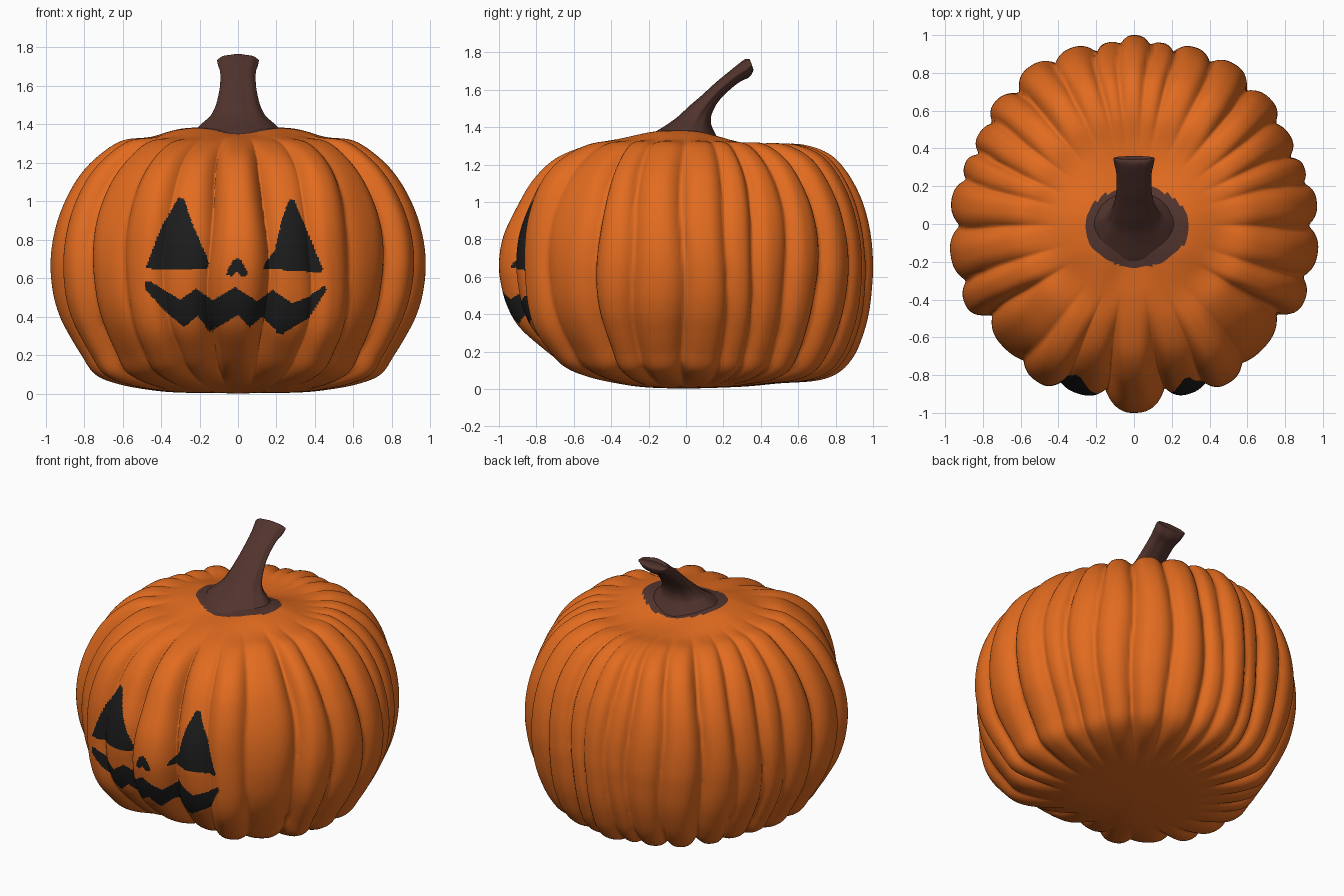
import bpy, math

if "Cube" in bpy.data.objects:
    bpy.data.objects.remove(bpy.data.objects["Cube"])


def material(name, rgb):
    m = bpy.data.materials.new(name)
    m.diffuse_color = (*rgb, 1)
    m.use_nodes = True
    m.node_tree.nodes["Principled BSDF"].inputs["Base Color"].default_value = m.diffuse_color
    return m


ORANGE = material("pumpkin_orange", (0.76, 0.148, 0.014))
BROWN = material("stem_brown", (0.085, 0.034, 0.027))
BLACK = material("face_black", (0.012, 0.012, 0.012))


def build(name, verts, faces, mats):
    me = bpy.data.meshes.new(name)
    me.from_pydata(verts, [], faces)
    for m in mats:
        me.materials.append(m)
    ob = bpy.data.objects.new(name, me)
    bpy.context.collection.objects.link(ob)
    me.polygons.foreach_set("use_smooth", [True] * len(me.polygons))
    return ob


def spline(rows, i, t):
    """Smooth curve through the rows, between row i and i + 1."""
    n = len(rows) - 1
    p0, p1, p2, p3 = (rows[min(max(i + k, 0), n)] for k in (-1, 0, 1, 2))
    return [0.5 * (2 * b + (c - a) * t + (2 * a - 5 * b + 4 * c - d) * t * t
                   + (3 * b - a - 3 * c + d) * t ** 3) for a, b, c, d in zip(p0, p1, p2, p3)]


def loft(n_rows, n_cols):
    return [(j * n_cols + i, j * n_cols + (i + 1) % n_cols,
             (j + 1) * n_cols + (i + 1) % n_cols, (j + 1) * n_cols + i)
            for j in range(n_rows - 1) for i in range(n_cols)]


# Body profile, bottom to top: radius and height at front, side and back
PROFILE = [
    (.01, .002, .01, .002, .01, .002), (.20, .015, .30, .006, .30, .012),
    (.36, .04, .46, .02, .50, .03), (.52, .08, .62, .05, .70, .045),
    (.66, .14, .74, .10, .82, .09), (.78, .23, .81, .20, .90, .18),
    (.89, .33, .87, .30, .95, .30), (.95, .43, .92, .40, .98, .42),
    (.985, .54, .955, .52, .995, .55), (1, .67, .97, .67, 1, .67),
    (.975, .82, .955, .82, .985, .84), (.90, .98, .91, .97, .94, 1.01),
    (.815, 1.12, .83, 1.12, .86, 1.16), (.70, 1.23, .73, 1.23, .76, 1.26),
    (.55, 1.295, .60, 1.315, .60, 1.31), (.40, 1.33, .45, 1.335, .42, 1.298),
    (.22, 1.35, .27, 1.38, .25, 1.31), (.01, 1.38, .01, 1.38, .01, 1.38)]

# Ribs seen from above, front to back: (angle, radius), crests and grooves in turn
RIBS = [(0, 1.0), (9.8, .885), (17, .945), (24, .92), (30.5, .98), (38.5, .93),
        (48, .95), (58, .89), (65, .99), (72, .935), (80, .985), (89, .92),
        (97, .975), (104, .92), (109, .95), (114, .895), (120, .95), (126, .92),
        (132, .98), (139.5, .92), (147, 1.0), (154, .945), (160, .99), (167, .93),
        (171, .97), (175, .95), (180, 1.0)]


def rib(angle):
    """Crest radius and groove depth at an angle in degrees from the front."""
    a = abs((angle + 180) % 360 - 180)
    for k in range(len(RIBS) - 1):
        if a <= RIBS[k + 1][0]:
            break
    (a0, r0), (a1, r1) = RIBS[k], RIBS[k + 1]
    u = (a - a0) / (a1 - a0)
    groove = r1 if k % 2 == 0 else r0
    crest = r0 if k % 2 == 0 else r1
    h = 1 - (u if k % 2 == 0 else 1 - u) ** 2.6
    # crest line interpolated between neighbouring crests
    c = k if k % 2 == 0 else k - 1
    (b0, s0), (b1, s1) = RIBS[c], RIBS[c + 2]
    w = (a - b0) / (b1 - b0)
    w = w * w * (3 - 2 * w)
    top = s0 + (s1 - s0) * w
    return top, top - (groove + (crest - groove) * h)


# Columns are finer across the face so the painted edges stay clean
cols = [-36 + 0.4 * i for i in range(180)] + [36 + 1.0 * i for i in range(288)]
rows = []
for i in range(len(PROFILE) - 1):
    steps = 18 if 6 <= i <= 11 else 14 if i >= 15 else 6
    rows += [spline(PROFILE, i, k / steps) for k in range(steps)]
rows.append(list(PROFILE[-1]))

section = []
for deg in cols:
    a = math.radians(deg)
    c = math.cos(a)
    front, back = max(c, 0) ** 5, max(-c, 0) ** 2
    weights = (front, 1 - front - back, back)
    crest = rib(deg)[0]
    # the wall is fuller on both sides of the face
    full = 0.7 * math.exp(-((abs((deg + 180) % 360 - 180) - 30) / 13) ** 2)
    line = []
    for r in rows:
        s = weights[0] * r[0] + weights[1] * r[2] / .97 + weights[2] * r[4]
        z = weights[0] * r[1] + weights[1] * r[3] + weights[2] * r[5]
        s += full * (1 - s) * s ** 4
        line.append((s * crest, z))
    column = []
    for j, (rad, z) in enumerate(line):
        p, q = line[max(j - 1, 0)], line[min(j + 1, len(line) - 1)]
        dr, dz = q[0] - p[0], q[1] - p[1]
        length = math.hypot(dr, dz) or 1
        f = min(max((rad - .36) / .52, 0), 1)
        f = f * f * (3 - 2 * f)
        d = f * rib(deg + 0.8 * math.sin(6 * z + 5 * a))[1]
        rad, z = rad - d * dz / length, z + d * dr / length
        column.append((rad * math.sin(a), -rad * math.cos(a), max(z, 0)))
    section.append(column)

nr, nc = len(rows), len(cols)
verts = [section[i][j] for j in range(nr) for i in range(nc)]
faces = loft(nr, nc) + [tuple(reversed(range(nc))), tuple(range((nr - 1) * nc, nr * nc))]
body = build("pumpkin_body", verts, faces, [ORANGE, BLACK, BROWN])

# Painted face outlines in x, z
LEFT_EYE = [(-.31, 1.02), (-.28, 1.01), (-.24, .89), (-.15, .68), (-.16, .65),
            (-.48, .65), (-.46, .71), (-.40, .86)]
RIGHT_EYE = [(.265, 1.01), (.29, 1.01), (.35, .87), (.44, .65), (.43, .63),
             (.13, .65), (.14, .68), (.19, .74), (.23, .91)]
NOSE = [(-.03, .69), (-.005, .705), (.02, .69), (.05, .63), (.04, .61), (.015, .61),
        (-.005, .635), (-.03, .61), (-.06, .62), (-.05, .65)]
MOUTH = [(-.48, .58), (-.45, .58), (-.38, .535), (-.30, .49), (-.22, .545), (-.13, .485),
         (-.015, .555), (.10, .48), (.18, .54), (.28, .47), (.37, .505), (.45, .565),
         (.46, .54), (.37, .395), (.22, .305), (.125, .40), (.06, .345), (0, .41),
         (-.145, .32), (-.21, .405), (-.28, .345), (-.38, .43), (-.48, .54)]


def inside(x, z, poly):
    hit = False
    for (x0, z0), (x1, z1) in zip(poly, poly[1:] + poly[:1]):
        if (z0 > z) != (z1 > z) and x < x0 + (z - z0) * (x1 - x0) / (z1 - z0):
            hit = not hit
    return hit


for p in body.data.polygons:
    x, y, z = p.center
    if y < -.5 and abs(x) < .5 and .28 < z < 1.05:
        if any(inside(x, z, s) for s in (LEFT_EYE, RIGHT_EYE, NOSE, MOUTH)):
            p.material_index = 1
    elif z > 1.2 and ((x - .015) / .275) ** 2 + ((y + .015) / .215) ** 2 < 1:
        p.material_index = 2

# Stem rings: front edge y, z, back edge y, z, half width
STEM = [(-.22, 1.335, .20, 1.29, .27), (-.18, 1.365, .165, 1.35, .235),
        (-.115, 1.405, .14, 1.40, .19), (-.045, 1.455, .133, 1.43, .145),
        (.02, 1.515, .138, 1.47, .118), (.09, 1.575, .165, 1.525, .102),
        (.155, 1.635, .212, 1.58, .093), (.24, 1.705, .285, 1.64, .093),
        (.30, 1.753, .335, 1.665, .104), (.325, 1.765, .355, 1.69, .108),
        (.342, 1.76, .36, 1.71, .105), (.342, 1.745, .352, 1.72, .085)]
rings = [spline(STEM, i, k / 6) for i in range(len(STEM) - 1) for k in range(6)]
rings.append(list(STEM[-1]))
N = 64
sv = []
for j, (fy, fz, by, bz, w) in enumerate(rings):
    flute = 0.05 * min(1, j / 20)
    for i in range(N):
        a = 2 * math.pi * i / N
        k = 1 + flute * (abs(math.cos(4 * a)) - 1)
        c = math.cos(a) * k
        sv.append((w * math.sin(a) * k, (fy + by) / 2 - c * (by - fy) / 2,
                   (fz + bz) / 2 + c * (fz - bz) / 2))
sf = loft(len(rings), N)
sf += [tuple(reversed(range(N))), tuple(range((len(rings) - 1) * N, len(rings) * N))]
build("stem", sv, sf, [BROWN])
